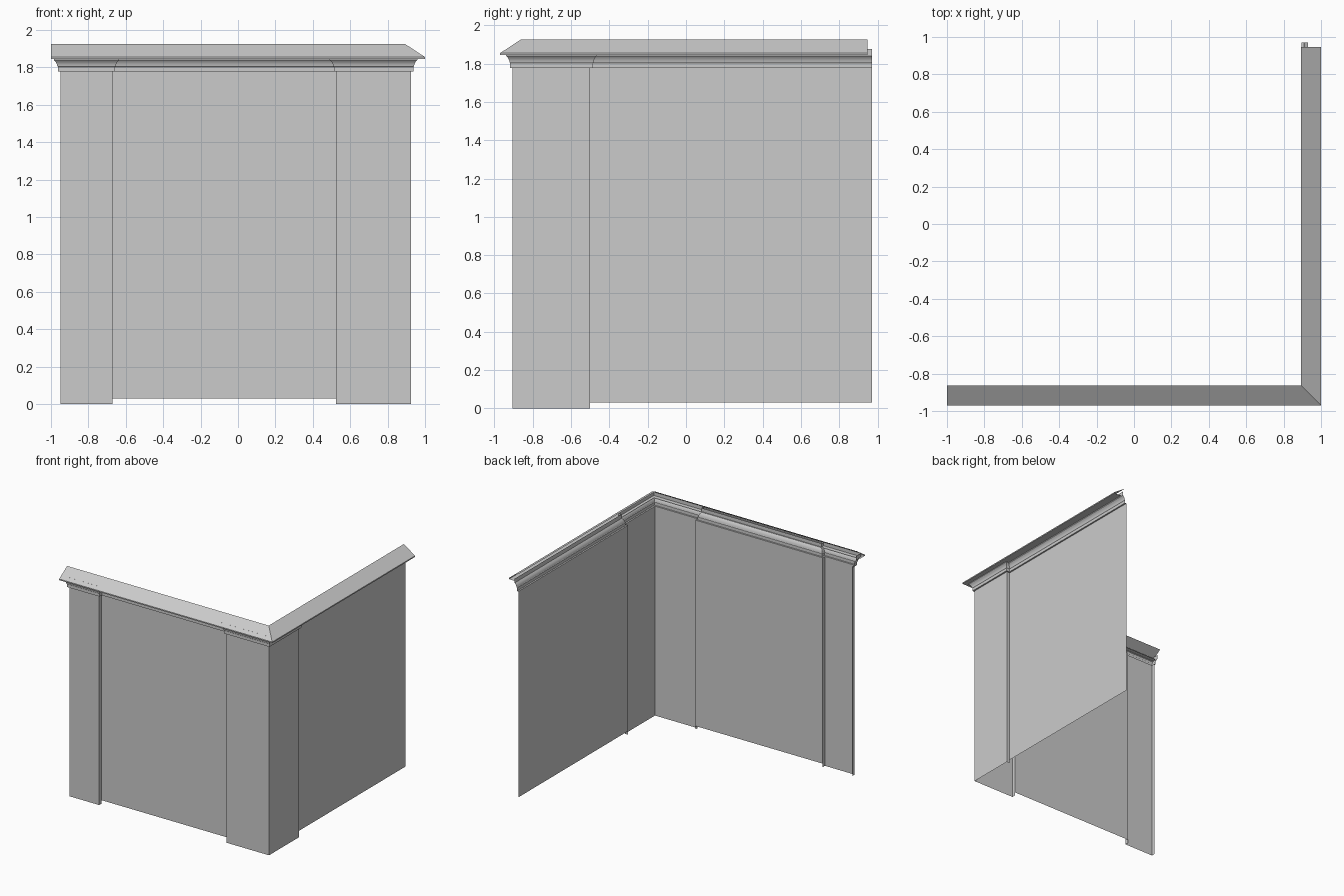
import bpy
import bmesh
from mathutils import Vector

cube = bpy.data.objects.get("Cube")
if cube:
    bpy.data.objects.remove(cube, do_unlink=True)

grey = bpy.data.materials.new("plain_grey")
grey.use_nodes = True
colour = (0.6, 0.6, 0.6, 1)
grey.diffuse_color = colour
grey.node_tree.nodes["Principled BSDF"].inputs["Base Color"].default_value = colour


def offset_path(path, distance):
    """Move an open plan path outward with mitred corners."""
    pts = [Vector(p) for p in path]
    normals = []
    for a, b in zip(pts, pts[1:]):
        d = (b - a).normalized()
        normals.append(Vector((d.y, -d.x)))
    result = []
    for i, p in enumerate(pts):
        before = normals[max(i - 1, 0)]
        after = normals[min(i, len(normals) - 1)]
        mitre = before + after
        result.append(p + mitre * distance / (1 + before.dot(after)))
    return result


def sweep(name, path, profile, smooth=False):
    """Sweep a profile of (outward, height) points along a plan path."""
    bm = bmesh.new()
    rows = []
    for out, z in profile:
        rows.append([bm.verts.new((p.x, p.y, z)) for p in offset_path(path, out)])
    for low, high in zip(rows, rows[1:]):
        for i in range(len(path) - 1):
            bm.faces.new((low[i], low[i + 1], high[i + 1], high[i]))
    mesh = bpy.data.meshes.new(name)
    bm.to_mesh(mesh)
    bm.free()
    mesh.materials.append(grey)
    obj = bpy.data.objects.new(name, mesh)
    bpy.context.collection.objects.link(obj)
    if smooth:
        bpy.context.view_layer.objects.active = obj
        obj.select_set(True)
        bpy.ops.object.shade_smooth_by_angle(angle=0.5)
        obj.select_set(False)
    return obj


# Plan of the L-shaped wall, with pilasters standing proud of the panels
front, side, recess = -0.905, 0.925, 0.03
panel_y, panel_x = front + recess, side - recess
end_pilaster = [(-0.95, panel_y), (-0.95, front), (-0.67, front), (-0.67, panel_y)]
corner_pilaster = [(0.525, panel_y), (0.525, front), (side, front),
                   (side, -0.5), (panel_x, -0.5)]
far_end = (panel_x, 0.97)

# Wall sheets
wall_top = 1.777
pilaster_profile = [(0, 0), (0, wall_top)]
panel_profile = [(0, 0.03), (0, wall_top)]
sweep("end_pilaster", end_pilaster, pilaster_profile)
sweep("corner_pilaster", corner_pilaster, pilaster_profile)
sweep("front_panel", [end_pilaster[-1], corner_pilaster[0]], panel_profile)
sweep("side_panel", [corner_pilaster[-1], far_end], panel_profile)

# Cornice: flat band, cove and hidden upstand under the coping
cornice = [(0, wall_top), (0.013, wall_top), (0.013, 1.803), (0.016, 1.806),
           (0.018, 1.816), (0.024, 1.829), (0.035, 1.84), (0.035, 1.875)]
sweep("cornice", end_pilaster + corner_pilaster + [far_end], cornice, smooth=True)

# Sloping coping in two lengths, mitred at the corner
coping = [(0.04, 1.845), (0.107, 1.845), (0.107, 1.855), (0, 1.925)]
ridge_y, ridge_x, seam = -0.863, 0.893, 0.48
sweep("front_coping", [(-1, ridge_y), (seam, ridge_y)], coping)
sweep("corner_coping", [(seam, ridge_y), (ridge_x, ridge_y), (ridge_x, 0.947)], coping)
